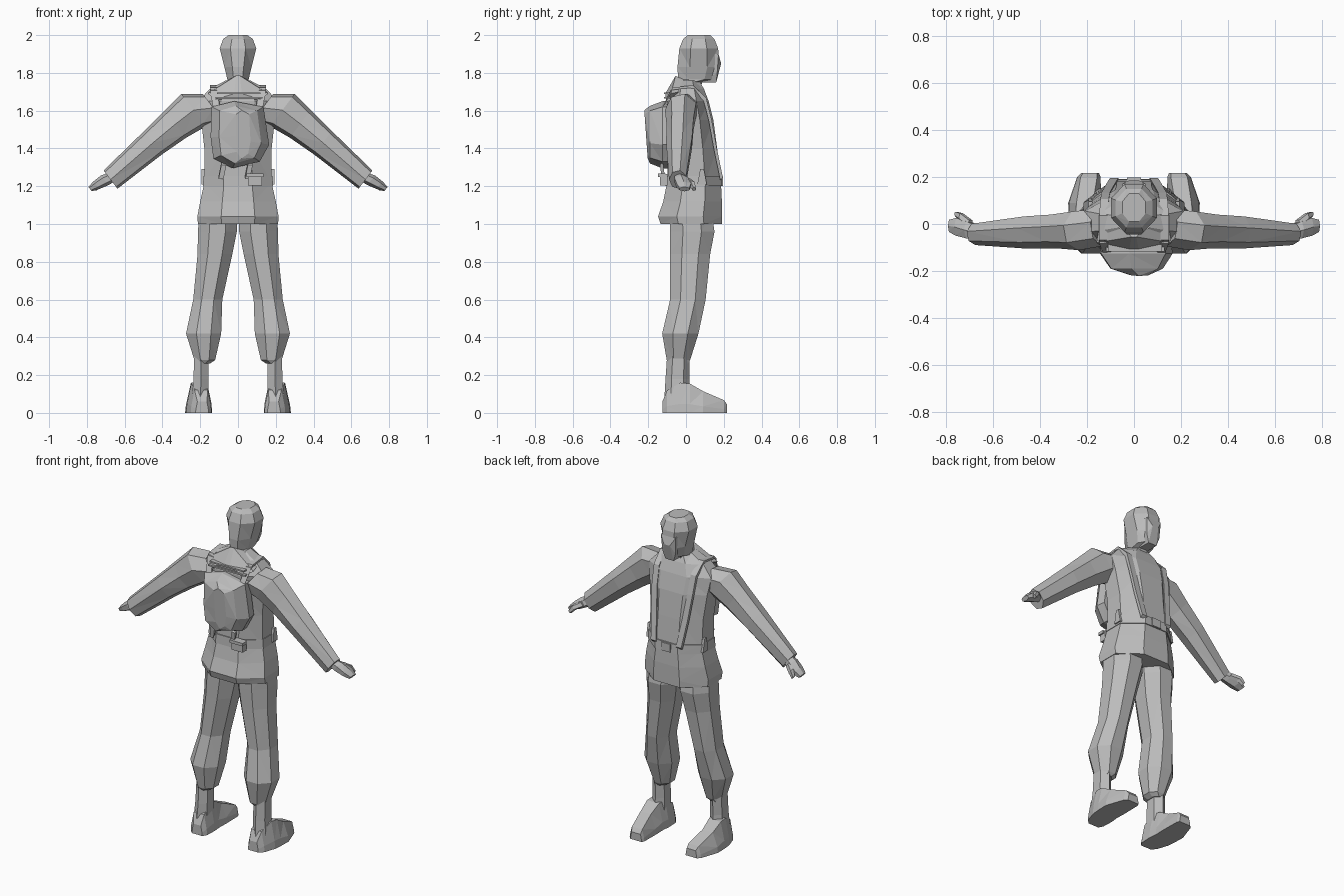
import bpy, bmesh, math
from mathutils import Vector

mat = bpy.data.materials.new("plain_grey")
mat.diffuse_color = (0.5, 0.5, 0.5, 1)


def finish(name, bm, triangulate=True):
    bmesh.ops.recalc_face_normals(bm, faces=bm.faces)
    if triangulate:
        bmesh.ops.triangulate(bm, faces=[f for f in bm.faces if len(f.verts) == 4])
    me = bpy.data.meshes.new(name)
    bm.to_mesh(me)
    bm.free()
    me.materials.append(mat)
    ob = bpy.data.objects.new(name, me)
    bpy.context.collection.objects.link(ob)
    return ob


def skin(name, rings):
    """Bridge equal-length rings of points and cap both ends."""
    bm = bmesh.new()
    vs = [[bm.verts.new(p) for p in r] for r in rings]
    n = len(rings[0])
    for a, b in zip(vs, vs[1:]):
        for i in range(n):
            j = (i + 1) % n
            bm.faces.new((a[i], a[j], b[j], b[i]))
    bm.faces.new(vs[0])
    bm.faces.new(vs[-1])
    return finish(name, bm)


def loft(name, rings, n=8, u=(1, 0, 0), v=(0, 1, 0)):
    """Polygon rings (cx, cy, cz, ru, rv) in the plane of u and v."""
    u, v = Vector(u), Vector(v)
    k = 1 / math.cos(math.pi / n)
    out = []
    for cx, cy, cz, ru, rv in rings:
        ring = []
        for i in range(n):
            a = 2 * math.pi * (i + 0.5) / n
            ring.append(Vector((cx, cy, cz)) + u * (ru * k * math.cos(a)) + v * (rv * k * math.sin(a)))
        out.append(ring)
    return skin(name, out)


def body(name, rows, n=8):
    """Upright loft from rows (z, half width, back y, front y)."""
    return loft(name, [(0, (b + f) / 2, z, w, (f - b) / 2) for z, w, b, f in rows], n)


def hull(name, pts):
    bm = bmesh.new()
    for p in pts:
        bm.verts.new(p)
    res = bmesh.ops.convex_hull(bm, input=bm.verts)
    loose = [v for v in bm.verts if not v.link_faces]
    bmesh.ops.delete(bm, geom=loose, context='VERTS')
    return finish(name, bm)


def box(name, c, d):
    return hull(name, [(c[0] + i * d[0] / 2, c[1] + j * d[1] / 2, c[2] + k * d[2] / 2)
                       for i in (-1, 1) for j in (-1, 1) for k in (-1, 1)])


def ribbon(name, path, w, t):
    """Flat strap along a path, wide in x."""
    return skin(name, [[(x - w, y - t, z - t), (x + w, y - t, z - t),
                        (x + w, y + t, z + t), (x - w, y + t, z + t)] for x, y, z in path])


# jacket with flared hem
body("jacket", [(1.00, .212, -.135, .19), (1.04, .215, -.148, .19), (1.12, .20, -.12, .19),
                (1.22, .178, -.10, .185), (1.40, .178, -.095, .165), (1.55, .195, -.10, .145),
                (1.65, .21, -.10, .12), (1.715, .15, -.08, .095), (1.76, .065, -.05, .07)])

# belt
body("belt", [(1.20, .186, -.108, .192), (1.255, .182, -.105, .188)])
box("belt_buckle", (0, .19, 1.227), (.06, .014, .05))

# neck, head and jaw
body("head", [(1.66, .06, -.05, .07), (1.752, .058, -.045, .085), (1.765, .056, -.042, .155),
              (1.83, .072, -.045, .178), (1.93, .097, -.035, .17), (1.98, .078, -.015, .15),
              (2.0, .05, .01, .13)])
hull("face", [(s * x, y, z) for s in (-1, 1) for x, y, z in
              [(.028, .16, 1.75), (.045, .165, 1.80), (.05, .172, 1.90), (.02, .186, 1.85),
               (.03, .08, 1.75), (.05, .10, 1.9)]])

# collar rising behind the neck
hull("collar", [(s * x, y, z) for s in (-1, 1) for x, y, z in
                [(.01, -.055, 1.785), (.06, 0, 1.758), (.16, -.08, 1.69), (.14, .03, 1.715),
                 (.12, -.105, 1.66), (.02, -.11, 1.69)]])

# backpack: outline ring pushed out to a smaller faceted back panel
outline = [(-.14, 1.62), (-.02, 1.65), (.135, 1.62), (.165, 1.42), (.115, 1.33),
           (-.03, 1.295), (-.13, 1.345), (-.145, 1.46)]
rings = [[(x * .95, -.07, z) for x, z in outline], [(x, -.125, z) for x, z in outline],
         [(.015 + (x - .015) * .72, -.19, 1.475 + (z - 1.475) * .86) for x, z in outline],
         [(.025 + x * .25, -.22 + (1.59 - z) * .07, z)
          for x, z in [(a, 1.48 + (b - 1.48) * .72) for a, b in outline]]]
skin("backpack", rings)
for i, z in enumerate((1.668, 1.692)):
    box(f"backpack_top_strap_{i}", (.005, -.10, z), (.25 - i * .02, .035, .009))
box("belt_pouch", (.09, -.118, 1.235), (.075, .04, .06))
box("belt_pouch_flap", (.09, -.128, 1.258), (.09, .04, .018))
for i, x in enumerate((-.075, .065)):
    ribbon(f"pack_hanger_{i}", [(x, -.13, 1.32), (x - .015, -.12, 1.245)], .013, .008)

d = Vector((.796, 0, -.605))
for s, side in ((-1, "left"), (1, "right")):
    up = (s * .605, 0, .796)

    def limb(name, rows, n, u, v):
        loft(f"{name}_{side}", [(s * r[0],) + r[1:] for r in rows], n, u, v)

    # sleeve, hand and thumb
    limb("sleeve", [(.13, -.01, 1.615, .075, .085), (.235, -.025, 1.603, .078, .10),
                    (.33, -.028, 1.53, .068, .085), (.45, -.033, 1.43, .065, .072),
                    (.675, -.042, 1.235, .043, .056)], 7, (0, 1, 0), up)
    limb("hand", [(.66, -.035, 1.252, .026, .024), (.705, -.025, 1.232, .036, .028),
                  (.75, -.012, 1.205, .038, .022), (.783, -.008, 1.185, .026, .013)],
         6, (0, 1, 0), up)
    limb("thumb", [(.695, .0, 1.235, .016, .016), (.735, .03, 1.215, .016, .015),
                   (.758, .042, 1.185, .010, .010)], 5, (0, 1, 0), up)

    # trouser leg, baggy at the shin and gathered at the cuff
    limb("trouser_leg", [(.105, .025, 1.06, .10, .11), (.109, .033, .96, .103, .118),
                         (.122, .022, .84, .092, .106), (.16, .01, .60, .077, .094),
                         (.182, -.03, .42, .093, .096), (.176, -.04, .28, .055, .062),
                         (.19, -.04, .262, .042, .05)], 8, (1, 0, 0), (0, 1, 0))

    # boot shaft and foot
    limb("boot_shaft", [(.195, -.04, .30, .038, .052), (.195, -.045, .18, .040, .055),
                        (.20, -.045, .08, .045, .06)], 6, (1, 0, 0), (0, 1, 0))
    rows = [(-.125, .19, .035, .025, .06), (-.10, .195, .055, .035, .12), (-.03, .205, .068, .042, .16),
            (.02, .21, .068, .04, .155), (.09, .21, .07, .035, .115), (.20, .192, .05, .035, .068),
            (.217, .187, .038, .03, .045)]
    skin(f"boot_foot_{side}", [[(s * (cx - b), y, 0), (s * (cx + b), y, 0),
                                (s * (cx + b * .95), y, z * .3), (s * (cx + t), y, z),
                                (s * (cx - t), y, z), (s * (cx - b * .95), y, z * .3)]
                               for y, cx, b, t, z in rows])

    # shoulder strap running over the shoulder and down the chest
    ribbon(f"shoulder_strap_{side}",
           [(s * .115, -.115, 1.63), (s * .13, -.075, 1.715), (s * .13, .03, 1.728),
            (s * .125, .10, 1.66), (s * .12, .128, 1.55), (s * .105, .155, 1.40),
            (s * .085, .188, 1.24)], .018, .007)
    # small pouch hanging at the hip
    hull(f"hip_pouch_{side}", [(s * x, y, z) for x in (.165, .193) for y, z in
                               ((.06, 1.21), (.11, 1.21), (.095, 1.29), (.075, 1.29))])
